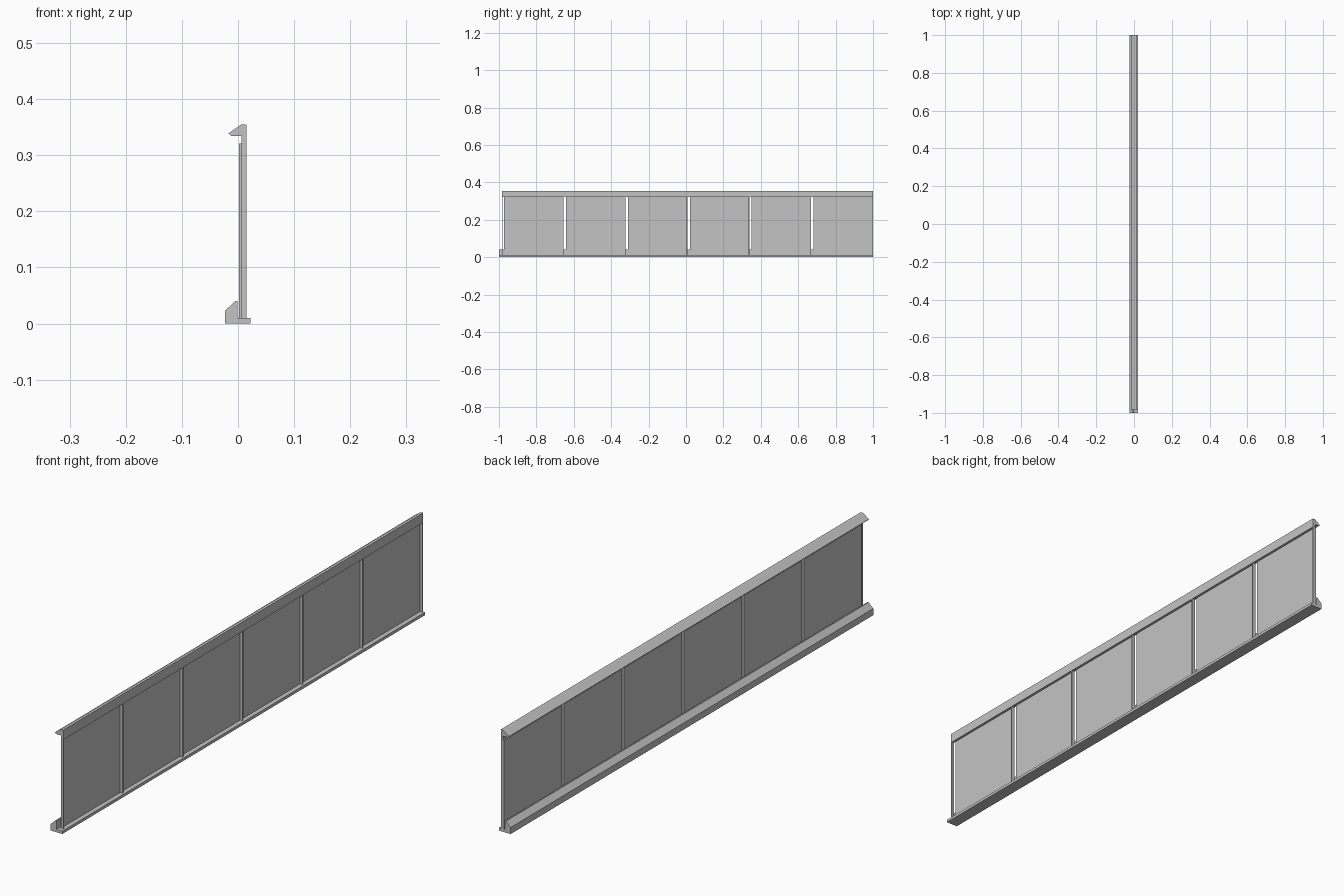
import bpy
import bmesh

cube = bpy.data.objects.get("Cube")
if cube:
    bpy.data.objects.remove(cube, do_unlink=True)

grey = bpy.data.materials.new("plain grey")
grey.use_nodes = True
colour = (0.55, 0.55, 0.55, 1)
grey.diffuse_color = colour
grey.node_tree.nodes["Principled BSDF"].inputs["Base Color"].default_value = colour


def extrude(name, profile, y0, y1):
    """Sweep an x-z profile along y."""
    bm = bmesh.new()
    face = bm.faces.new([bm.verts.new((x, y0, z)) for x, z in profile])
    swept = bmesh.ops.extrude_face_region(bm, geom=[face])["geom"]
    verts = [g for g in swept if isinstance(g, bmesh.types.BMVert)]
    bmesh.ops.translate(bm, verts=verts, vec=(0, y1 - y0, 0))
    bmesh.ops.recalc_face_normals(bm, faces=bm.faces[:])
    mesh = bpy.data.meshes.new(name)
    bm.to_mesh(mesh)
    bm.free()
    mesh.materials.append(grey)
    obj = bpy.data.objects.new(name, mesh)
    bpy.context.collection.objects.link(obj)
    return obj


def box(name, x0, x1, y0, y1, z0, z1):
    return extrude(name, [(x0, z0), (x1, z0), (x1, z1), (x0, z1)], y0, y1)


START, END, COUNT = -0.985, 1.0, 6
PITCH = (END - START) / COUNT
SLOT, FLANGE = 0.013, 0.004
SHEET_BACK, SHEET_FRONT, OUTER = 0.002, 0.006, 0.015
FLOOR, SHEET_TOP = 0.01, 0.321

# Bottom rail with a bevelled kerb
extrude("bottom_rail", [(-0.023, 0), (0.022, 0), (0.022, FLOOR), (-0.001, FLOOR),
                        (-0.001, 0.04), (-0.005, 0.04), (-0.023, 0.023)], -1, END)

# Top rail with an overhanging lip
extrude("top_rail", [(-0.017, 0.339), (-0.012, 0.334), (SHEET_FRONT, 0.334),
                     (SHEET_FRONT, SHEET_TOP), (OUTER, SHEET_TOP), (OUTER, 0.355),
                     (0.006, 0.355)], START, END)

# Row of thin sheets, each with a narrow slot and a folded edge
box("end_flange", SHEET_FRONT, OUTER, START, START + FLANGE, FLOOR, SHEET_TOP)
for i in range(COUNT):
    y0 = START + i * PITCH
    y1 = y0 + PITCH
    box(f"sheet_{i + 1}", SHEET_BACK, SHEET_FRONT, y0 + SLOT, y1, FLOOR, SHEET_TOP)
    box(f"sheet_flange_{i + 1}", SHEET_FRONT, OUTER, y1 - FLANGE, y1, FLOOR, SHEET_TOP)
